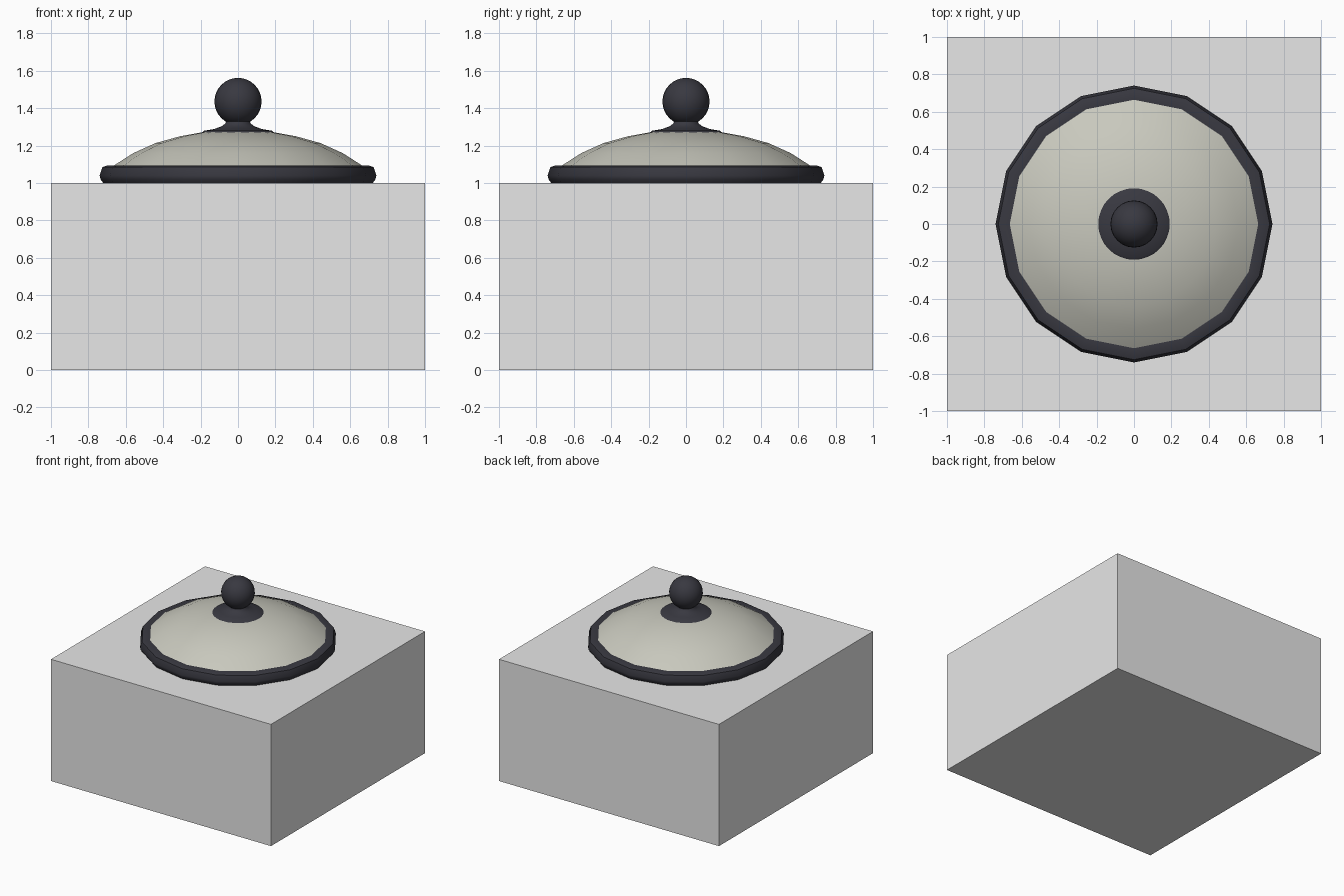
import bpy, bmesh, math

if "Cube" in bpy.data.objects:
    bpy.data.objects.remove(bpy.data.objects["Cube"])


def material(name, rgb):
    m = bpy.data.materials.new(name)
    m.diffuse_color = (*rgb, 1)
    m.use_nodes = True
    m.node_tree.nodes["Principled BSDF"].inputs["Base Color"].default_value = m.diffuse_color
    return m


GREY = material("light_grey", (0.8, 0.8, 0.8))
STONE = material("warm_grey", (0.58, 0.58, 0.51))
DARK = material("dark_charcoal", (0.04, 0.04, 0.052))


def finish(bm, name, mat, angle=None):
    bmesh.ops.recalc_face_normals(bm, faces=bm.faces)
    me = bpy.data.meshes.new(name)
    bm.to_mesh(me)
    bm.free()
    me.materials.append(mat)
    ob = bpy.data.objects.new(name, me)
    bpy.context.collection.objects.link(ob)
    if angle:
        bpy.context.view_layer.objects.active = ob
        ob.select_set(True)
        bpy.ops.object.shade_smooth_by_angle(angle=math.radians(angle))
        ob.select_set(False)
    return ob


def lathe(name, profile, sides, mat, angle):
    """Revolve (radius, z) points about the z axis."""
    bm = bmesh.new()
    vs = [bm.verts.new((r, 0, z)) for r, z in profile]
    es = [bm.edges.new(p) for p in zip(vs, vs[1:])]
    bmesh.ops.spin(bm, geom=vs + es, cent=(0, 0, 0), axis=(0, 0, 1),
                   angle=2 * math.pi, steps=sides, use_merge=True)
    bmesh.ops.remove_doubles(bm, verts=bm.verts, dist=1e-4)
    return finish(bm, name, mat, angle)


# Square block
bm = bmesh.new()
bmesh.ops.create_cube(bm, size=2)
for v in bm.verts:
    v.co.z = (v.co.z + 1) / 2
finish(bm, "block", GREY)

# Lid rim, 16 sided
lathe("lid_rim", [(0.66, 1.0), (0.72, 1.0), (0.735, 1.02), (0.74, 1.04),
                  (0.725, 1.085), (0.695, 1.095), (0.66, 1.093)],
      16, DARK, 40)

# Domed lid
lathe("lid_dome", [(0.70, 1.07), (0.66, 1.096), (0.56, 1.16), (0.44, 1.214),
                   (0.31, 1.25), (0.19, 1.272), (0, 1.28)], 16, STONE, 40)

# Knob foot flaring into the neck
lathe("knob_foot", [(0.0, 1.27), (0.193, 1.27), (0.18, 1.28), (0.13, 1.288),
                    (0.09, 1.302), (0.068, 1.318), (0.06, 1.34)],
      32, DARK, 40)

# Ball knob
bm = bmesh.new()
bmesh.ops.create_uvsphere(bm, u_segments=24, v_segments=16, radius=0.126)
bmesh.ops.translate(bm, verts=bm.verts, vec=(0, 0, 1.436))
finish(bm, "ball_knob", DARK, 40)
